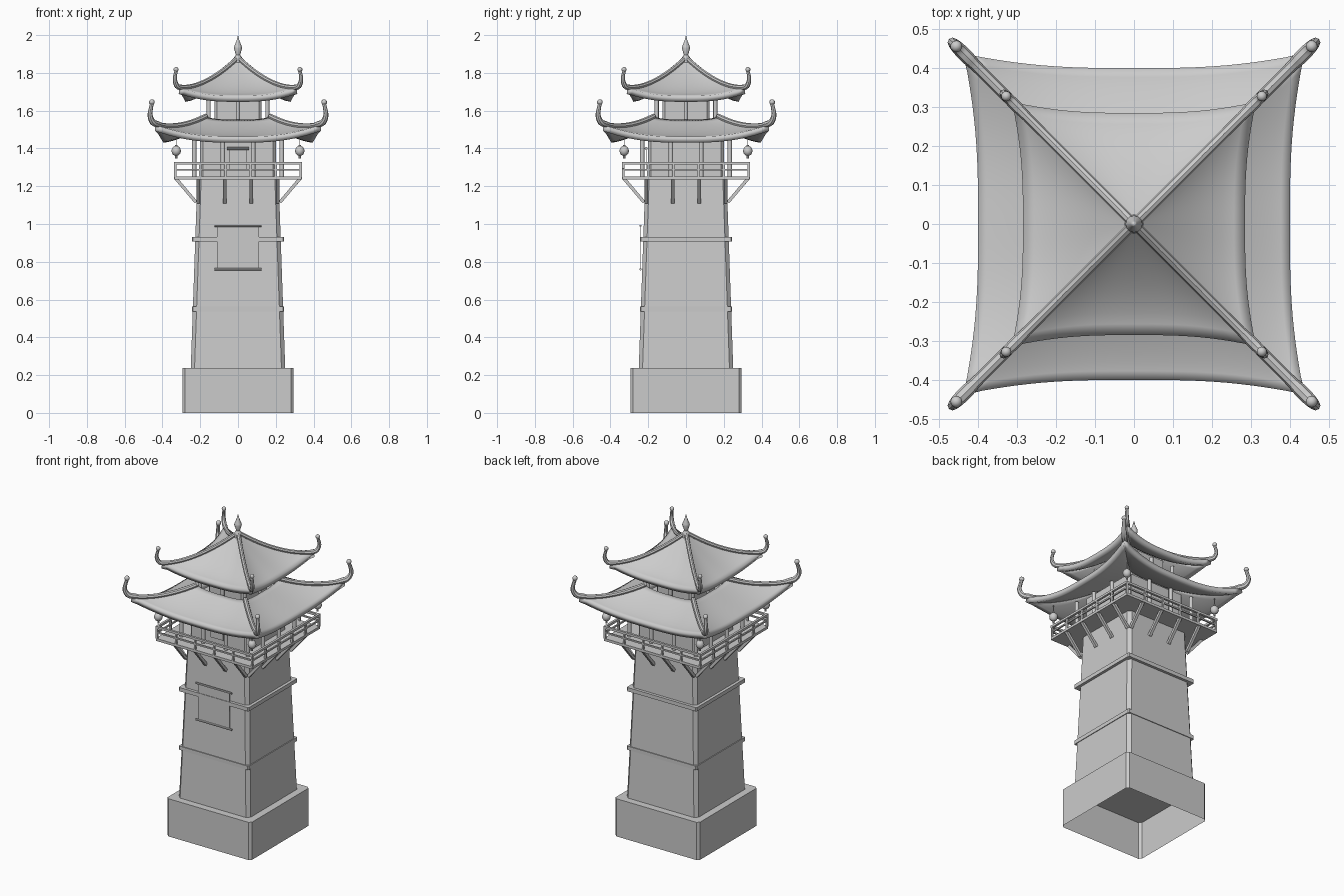
import bpy, bmesh
from math import pi
from mathutils import Matrix, Vector

if "Cube" in bpy.data.objects:
    bpy.data.objects.remove(bpy.data.objects["Cube"])

QUARTERS = [Matrix.Rotation(k * pi / 2, 4, 'Z') for k in range(4)]


def finish(bm, name, smooth=False):
    me = bpy.data.meshes.new(name)
    bm.to_mesh(me)
    bm.free()
    ob = bpy.data.objects.new(name, me)
    bpy.context.collection.objects.link(ob)
    if smooth:
        shade(ob)
    return ob


def shade(ob):
    bpy.ops.object.select_all(action='DESELECT')
    ob.select_set(True)
    bpy.context.view_layer.objects.active = ob
    bpy.ops.object.shade_smooth_by_angle(angle=0.7)


def prism(name, rings, c=0.015, bottom=True):
    """Square tower section with chamfered corners; rings are (half width, z)."""
    bm = bmesh.new()
    loops = [[bm.verts.new(R @ Vector(p)) for R in QUARTERS
              for p in ((-h + c, -h, z), (h - c, -h, z))] for h, z in rings]
    for a, b in zip(loops, loops[1:]):
        for i in range(8):
            j = (i + 1) % 8
            bm.faces.new((a[i], a[j], b[j], b[i]))
    bm.faces.new(loops[-1])
    if bottom:
        bm.faces.new(loops[0][::-1])
    return finish(bm, name)


def bar(bm, a, b, w, M=Matrix(), sides=4):
    """Square or round bar of width w between two points."""
    a, b = M @ Vector(a), M @ Vector(b)
    d = b - a
    if sides > 4:
        T = Matrix.Translation((a + b) / 2) @ d.to_track_quat('Z', 'Y').to_matrix().to_4x4()
        bmesh.ops.create_cone(bm, cap_ends=True, segments=sides, radius1=w / 2,
                              radius2=w / 2, depth=d.length, matrix=T)
    else:
        T = Matrix.Translation((a + b) / 2) @ d.to_track_quat('Z', 'Y').to_matrix().to_4x4()
        bmesh.ops.create_cube(bm, size=1, matrix=T @ Matrix.Diagonal((w, w, d.length, 1)))


def box(bm, lo, hi):
    lo, hi = Vector(lo), Vector(hi)
    bmesh.ops.create_cube(bm, size=1, matrix=Matrix.Translation((lo + hi) / 2)
                          @ Matrix.Diagonal((*(hi - lo), 1)))


# Masonry: open-bottomed plinth, tapered shaft, bands and two rooms
prism("plinth", [(0.295, 0), (0.295, 0.238)], bottom=False)
prism("shaft", [(0.25, 0.238), (0.215, 1.24)], 0.02, bottom=False)
for n, z in (("lower", 0.55), ("upper", 0.92)):
    prism(n + "_band", [(0.244, z - 0.012), (0.244, z + 0.012)], 0.006)
prism("balcony_room", [(0.2, 1.24), (0.2, 1.49)])
prism("top_room", [(0.125, 1.48), (0.125, 1.72)])
prism("balcony_floor", [(0.338, 1.236), (0.338, 1.252)], 0.003)

# Balcony railing
bm = bmesh.new()
for R in QUARTERS:
    for z, w in ((1.322, 0.014), (1.288, 0.009)):
        bar(bm, (-0.338, -0.332, z), (0.338, -0.332, z), w, R)
    for i in range(5):
        x = -0.332 + i * 0.1328
        bar(bm, (x, -0.332, 1.25), (x, -0.332, 1.322), 0.012, R)
finish(bm, "balcony_railing")

# Slanted brackets under the balcony
bm = bmesh.new()
for R in QUARTERS:
    for x in (-0.21, -0.07, 0.07, 0.21):
        bar(bm, (x, -0.222, 1.115), (x, -0.328, 1.24), 0.017, R)
finish(bm, "balcony_brackets")

# Round columns of both storeys
bm = bmesh.new()
for R in QUARTERS:
    for x in (-0.232, -0.08, 0.08):
        bar(bm, (x, -0.232, 1.25), (x, -0.232, 1.475), 0.024, R, 10)
    for x in (-0.155, 0):
        bar(bm, (x, -0.155, 1.5), (x, -0.155, 1.685), 0.022, R, 10)
finish(bm, "columns", True)

# Hanging cloths on the front, each with rods
bm = bmesh.new()
box(bm, (-0.11, -0.241, 0.76), (0.11, -0.237, 0.99))
for z in (0.76, 0.99):
    bar(bm, (-0.125, -0.241, z), (0.125, -0.241, z), 0.012, sides=8)
finish(bm, "front_banner")
bm = bmesh.new()
box(bm, (-0.045, -0.212, 1.29), (0.045, -0.208, 1.4))
bar(bm, (-0.058, -0.211, 1.4), (0.058, -0.211, 1.4), 0.016, sides=8)
finish(bm, "door_banner")

# Corner lanterns
bm = bmesh.new()
for R in QUARTERS:
    T = R @ Matrix.Translation((0.327, -0.327, 1.387))
    bmesh.ops.create_uvsphere(bm, u_segments=12, v_segments=8, radius=0.025,
                              matrix=T @ Matrix.Diagonal((1, 1, 1.08, 1)))
    bar(bm, (0, 0, -0.04), (0, 0, -0.024), 0.012, T, 8)
    bar(bm, (0, 0, 0.024), (0, 0, 0.032), 0.014, T, 8)
    bar(bm, (0, 0, 0.03), (0, 0, 0.075), 0.003, T)
finish(bm, "lanterns", True)


# Swept roofs with curled hip ridges
def roof(name, inner, outer, flare, z_top, z_eave, lift, power, curl, r):
    def point(u, t):
        d = inner + (outer + flare * abs(u) ** 3 - inner) * t
        z = z_top - (z_top - z_eave) * (1 - (1 - t) ** power) + lift * abs(u) ** 3 * t * t
        if inner:
            z += 0.015 * abs(u) ** 3 * (1 - t)
        return Vector((u * d, -d, z))

    bm = bmesh.new()
    nu, nt = 24, 10
    for R in QUARTERS:
        g = [[bm.verts.new(R @ point(2 * i / nu - 1, j / nt)) for j in range(nt + 1)]
             for i in range(nu + 1)]
        for i in range(nu):
            for j in range(nt):
                bm.faces.new((g[i][j], g[i][j + 1], g[i + 1][j + 1], g[i + 1][j]))
    bmesh.ops.remove_doubles(bm, verts=bm.verts, dist=1e-5)
    ob = finish(bm, name + "_roof", True)
    m = ob.modifiers.new("thickness", 'SOLIDIFY')
    m.thickness, m.offset = 0.032, -1

    # ridge tubes, following the hips and curling up past the corners
    cu = bpy.data.curves.new(name + "_ridges", 'CURVE')
    cu.dimensions, cu.bevel_depth, cu.bevel_resolution = '3D', r, 2
    cu.use_fill_caps = True
    pts = [(point(1, t / 10) + Vector((0, 0, 0.004)), 1) for t in range(10)]
    pts += [(Vector((d, -d, z)), s) for d, z, s in curl]
    for R in QUARTERS:
        sp = cu.splines.new('NURBS')
        sp.points.add(len(pts) - 1)
        sp.use_endpoint_u, sp.order_u, sp.resolution_u = True, 3, 4
        for p, (co, s) in zip(sp.points, pts):
            p.co, p.radius = (*(R @ co), 1), s
    ob = bpy.data.objects.new(name + "_ridges", cu)
    bpy.context.collection.objects.link(ob)
    bpy.ops.object.select_all(action='DESELECT')
    ob.select_set(True)
    bpy.context.view_layer.objects.active = ob
    bpy.ops.object.convert(target='MESH')
    shade(bpy.context.view_layer.objects.active)

    # ball on every curled tip
    bm = bmesh.new()
    d, z, _ = curl[-1]
    for R in QUARTERS:
        bmesh.ops.create_uvsphere(bm, u_segments=10, v_segments=8, radius=r * 1.05,
                                  matrix=R @ Matrix.Translation((d, -d, z + 0.008)))
    finish(bm, name + "_ridge_tips", True)


roof("lower", 0.17, 0.40, 0.037, 1.552, 1.462, 0.063, 1.4,
     [(0.425, 1.528, 1.25), (0.452, 1.535, 1.2), (0.468, 1.575, 0.9),
      (0.462, 1.61, 0.75), (0.456, 1.637, 0.7)], 0.0145)
roof("upper", 0.0, 0.285, 0.028, 1.878, 1.678, 0.043, 1.5,
     [(0.303, 1.722, 1.25), (0.325, 1.728, 1.1), (0.336, 1.765, 0.9),
      (0.332, 1.79, 0.75), (0.328, 1.81, 0.7)], 0.0125)

# Spire finial, turned from a profile
bm = bmesh.new()
prof = [(0.024, 1.855), (0.022, 1.88), (0.011, 1.895), (0.022, 1.93), (0.02, 1.94),
        (0.008, 1.97), (0.0, 2.0)]
vs = [bm.verts.new((x, 0, z)) for x, z in prof]
es = [bm.edges.new(e) for e in zip(vs, vs[1:])]
bmesh.ops.spin(bm, geom=vs + es, axis=(0, 0, 1), cent=(0, 0, 0), angle=2 * pi, steps=12)
bmesh.ops.remove_doubles(bm, verts=bm.verts, dist=1e-5)
bmesh.ops.recalc_face_normals(bm, faces=bm.faces)
finish(bm, "finial", True)
